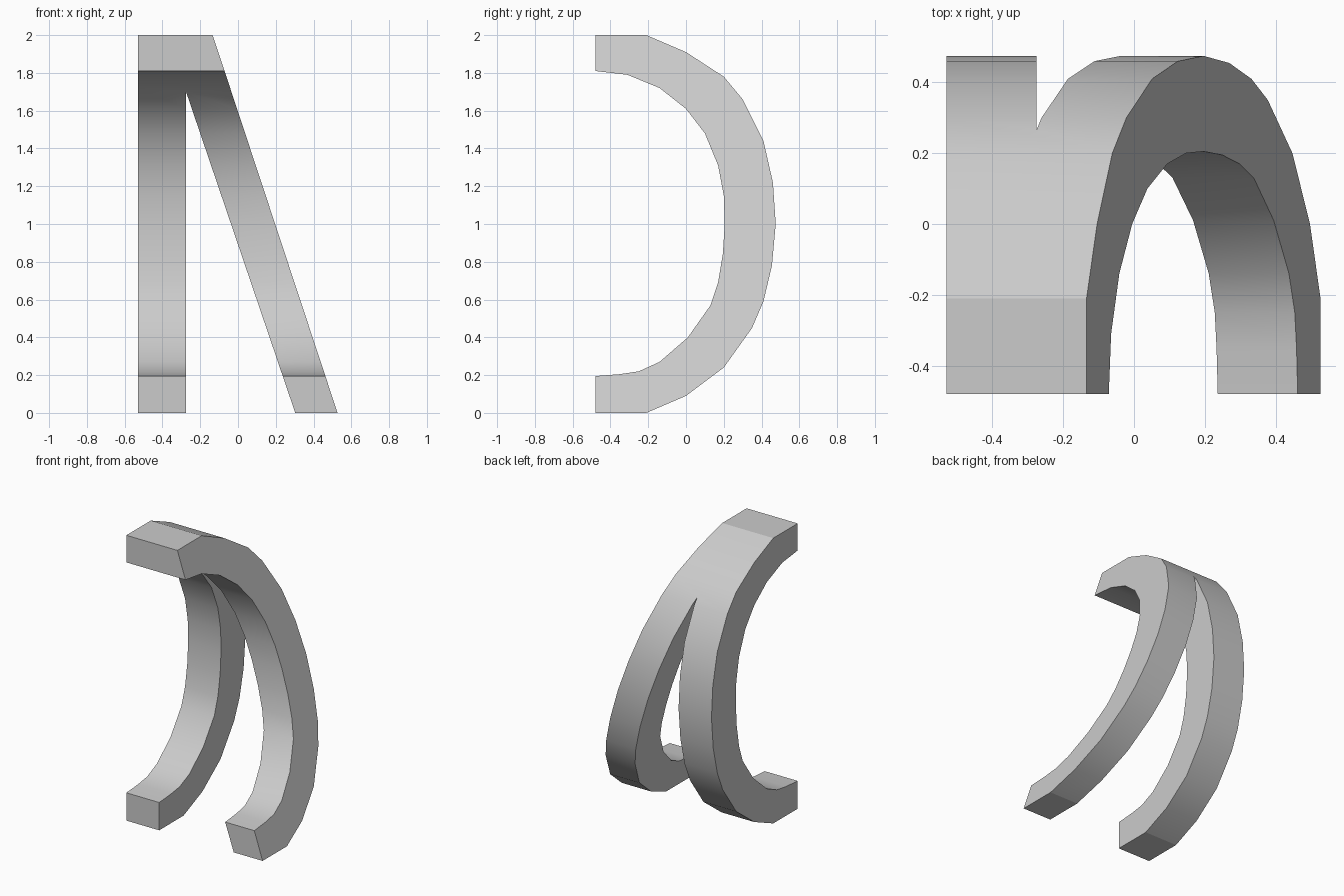
import bpy
import bmesh
import math
from mathutils import Vector

default_cube = bpy.data.objects.get("Cube")
if default_cube:
    bpy.data.objects.remove(default_cube, do_unlink=True)

grey = bpy.data.materials.new("light grey")
grey.use_nodes = True
colour = (0.6, 0.6, 0.6, 1)
grey.diffuse_color = colour
grey.node_tree.nodes["Principled BSDF"].inputs["Base Color"].default_value = colour


def prism(name, points, depth):
    """Close a flat outline and extrude it along the depth vector."""
    mesh = bpy.data.meshes.new(name)
    bm = bmesh.new()
    face = bm.faces.new([bm.verts.new(p) for p in points])
    result = bmesh.ops.extrude_face_region(bm, geom=[face])
    moved = [v for v in result["geom"] if isinstance(v, bmesh.types.BMVert)]
    bmesh.ops.translate(bm, verts=moved, vec=Vector(depth))
    bmesh.ops.recalc_face_normals(bm, faces=bm.faces)
    bm.to_mesh(mesh)
    bm.free()
    obj = bpy.data.objects.new(name, mesh)
    bpy.context.collection.objects.link(obj)
    mesh.materials.append(grey)
    return obj


# Curved side profile, as (y, z): outer back edge, then inner front edge
outer = [(-0.48, 0), (-0.21, 0), (0, 0.09), (0.2, 0.24), (0.35, 0.45),
         (0.41, 0.59), (0.455, 0.78), (0.475, 1), (0.46, 1.22),
         (0.41, 1.44), (0.3, 1.66), (0.2, 1.78), (0, 1.91), (-0.21, 2), (-0.48, 2)]
inner = [(-0.48, 1.81), (-0.31, 1.79), (-0.14, 1.72), (0, 1.61), (0.1, 1.48),
         (0.17, 1.31), (0.2, 1.15), (0.205, 1), (0.195, 0.84), (0.17, 0.69),
         (0.13, 0.57), (0.01, 0.4), (-0.14, 0.27), (-0.25, 0.22),
         (-0.35, 0.205), (-0.48, 0.195)]
arch = prism("forked_arch", [(-0.7, y, z) for y, z in outer + inner], (1.4, 0, 0))

# Front outline, as (x, z): upright leg, slanted leg and the joined top
outline = [(-0.53, -0.003), (-0.275, -0.003), (-0.275, 1.7), (0.304, -0.003),
           (0.528, -0.003), (-0.135, 2.003), (-0.53, 2.003)]
cutter = prism("outline_cutter", [(x, -0.7, z) for x, z in outline], (0, 1.4, 0))
cutter.hide_render = True
cutter.hide_viewport = True

# Keep only the part of the arch inside the front outline
cut = arch.modifiers.new("fork", "BOOLEAN")
cut.operation = "INTERSECT"
cut.solver = "EXACT"
cut.object = cutter
bpy.context.view_layer.objects.active = arch
arch.select_set(True)
bpy.ops.object.modifier_apply(modifier=cut.name)
bpy.data.objects.remove(cutter, do_unlink=True)

# Smooth the curved bands and keep the profile edges sharp
bpy.ops.object.shade_smooth_by_angle(angle=math.radians(22))
